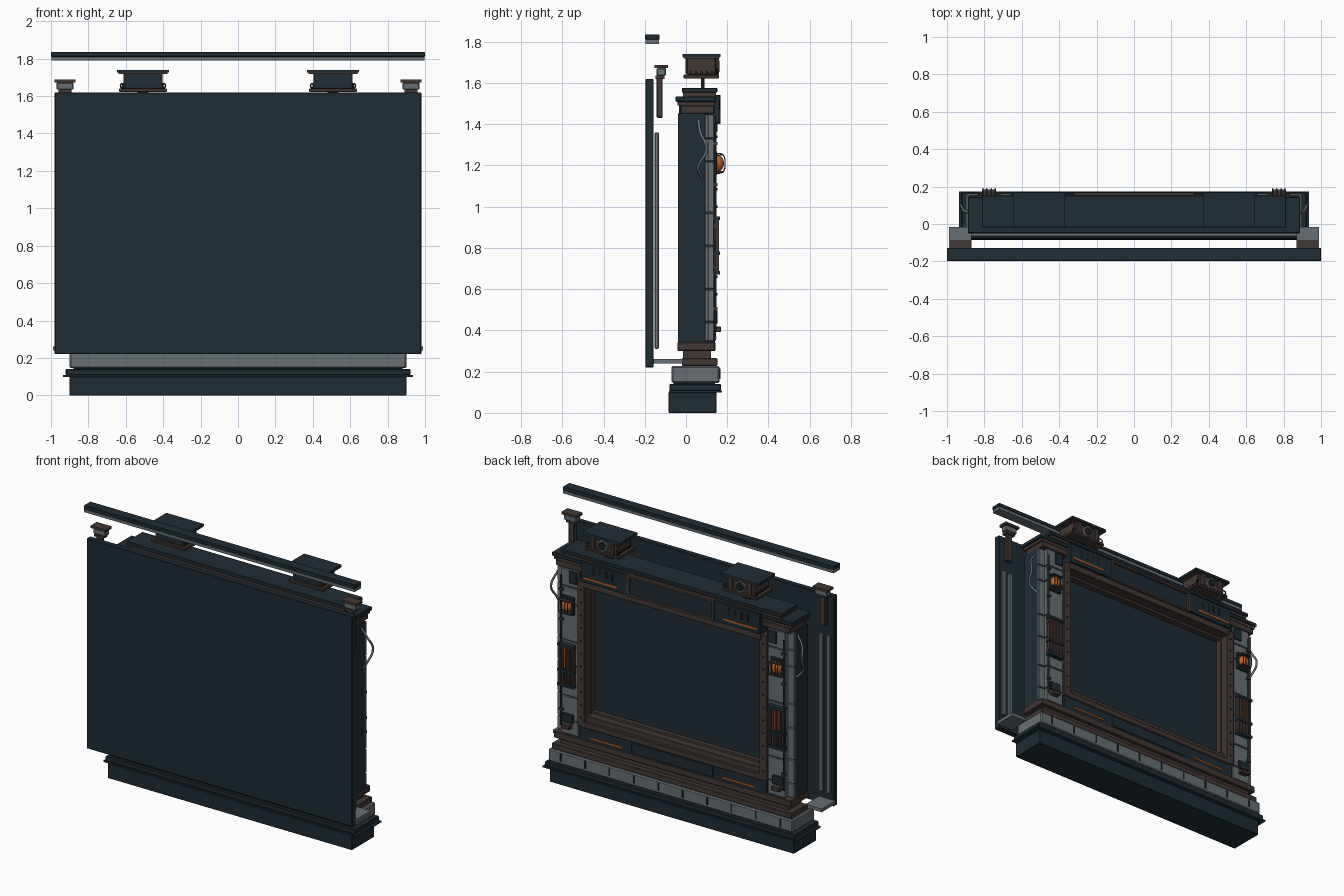
import bpy, bmesh, math
from mathutils import Vector, Matrix

def mat(name, r, g, b):
    m = bpy.data.materials.new(name)
    m.diffuse_color = (r, g, b, 1)
    return m

NAVY = mat("dark navy", 0.0140, 0.0255, 0.0350)
GREY = mat("steel grey", 0.135, 0.157, 0.172)
BROWN = mat("dark bronze", 0.055, 0.040, 0.035)
BLACK = mat("charcoal", 0.010, 0.012, 0.014)
ORANGE = mat("amber", 0.55, 0.13, 0.02)

def finish(name, bm, m, smooth=False):
    bmesh.ops.recalc_face_normals(bm, faces=bm.faces)
    me = bpy.data.meshes.new(name)
    bm.to_mesh(me)
    bm.free()
    me.materials.append(m)
    for p in me.polygons:
        p.use_smooth = smooth
    ob = bpy.data.objects.new(name, me)
    bpy.context.collection.objects.link(ob)
    return ob

def box(name, x, y, z, m, bevel=0.0):
    """Box from (min, max) pairs on each axis."""
    bm = bmesh.new()
    bmesh.ops.create_cube(bm, size=1)
    for v in bm.verts:
        for i, (a, b) in enumerate((x, y, z)):
            v.co[i] = a + (b - a) * (v.co[i] + 0.5)
    if bevel:
        bmesh.ops.bevel(bm, geom=bm.edges[:], offset=bevel, segments=1, affect='EDGES')
    return finish(name, bm, m)

def pair(name, x, y, z, m, bevel=0.0):
    """Box plus its mirror image across x = 0."""
    box(name + "_right", x, y, z, m, bevel)
    box(name + "_left", (-x[1], -x[0]), y, z, m, bevel)

def disc(name, c, r, depth, m, axis='Y', n=16):
    bm = bmesh.new()
    rot = Matrix.Rotation(math.pi / 2, 4, 'X' if axis == 'Y' else 'Y')
    bmesh.ops.create_cone(bm, cap_ends=True, segments=n, radius1=r, radius2=r, depth=depth,
                          matrix=Matrix.Translation(c) @ rot)
    return finish(name, bm, m)

def tube(name, pts, r, m):
    cu = bpy.data.curves.new(name, 'CURVE')
    cu.dimensions = '3D'
    cu.bevel_depth = r
    cu.bevel_resolution = 2
    sp = cu.splines.new('BEZIER')
    sp.bezier_points.add(len(pts) - 1)
    for bp, p in zip(sp.bezier_points, pts):
        bp.co = p
        bp.handle_left_type = bp.handle_right_type = 'AUTO'
    cu.materials.append(m)
    ob = bpy.data.objects.new(name, cu)
    bpy.context.collection.objects.link(ob)

# front backing panel, rails behind it and floating top bar
box("backing_panel", (-0.98, 0.98), (-0.197, -0.157), (0.22, 1.62), NAVY, 0.004)
box("top_bar", (-1, 1), (-0.198, -0.128), (1.81, 1.835), NAVY, 0.003)
box("top_bar_underside", (-0.997, 0.997), (-0.196, -0.131), (1.79, 1.81), GREY)
pair("panel_rail_inner", (0.885, 0.915), (-0.152, -0.132), (0.31, 1.36), GREY, 0.004)
pair("panel_rail_outer", (0.94, 0.97), (-0.152, -0.132), (0.31, 1.36), GREY, 0.004)
pair("panel_foot", (0.87, 0.99), (-0.157, -0.015), (0.24, 0.262), GREY)
pair("post_stem", (0.905, 0.945), (-0.142, -0.113), (1.43, 1.625), BROWN, 0.004)
pair("post_collar", (0.89, 0.96), (-0.147, -0.105), (1.62, 1.635), BROWN)
pair("post_block", (0.88, 0.97), (-0.142, -0.097), (1.635, 1.672), GREY, 0.004)
pair("post_cap", (0.87, 0.98), (-0.152, -0.088), (1.672, 1.688), BROWN)

# plinth
box("plinth", (-0.9, 0.9), (-0.085, 0.148), (0, 0.10), NAVY, 0.003)
box("plinth_lip_lower", (-0.935, 0.935), (-0.082, 0.175), (0.098, 0.108), NAVY)
box("plinth_lip_upper", (-0.922, 0.922), (-0.08, 0.170), (0.108, 0.14), NAVY, 0.004)
box("plinth_shadow_gap", (-0.88, 0.88), (-0.06, 0.14), (0.135, 0.15), BLACK)
box("plinth_grey_block", (-0.9, 0.9), (-0.07, 0.163), (0.145, 0.228), GREY, 0.007)
for i in range(10):
    x = -0.81 + i * 0.18
    box(f"plinth_slot_{i}", (x - 0.005, x + 0.005), (0.155, 0.167), (0.165, 0.215), BLACK)
box("pedestal_base", (-0.885, 0.885), (-0.02, 0.152), (0.228, 0.265), BROWN, 0.004)
box("pedestal_neck", (-0.84, 0.84), (-0.015, 0.122), (0.265, 0.302), BROWN)
box("pedestal_top", (-0.875, 0.875), (-0.042, 0.143), (0.30, 0.343), BROWN, 0.004)

# frame body, screen and stepped surround
box("frame_back", (-0.84, 0.84), (-0.035, -0.005), (0.34, 1.5), NAVY)
box("screen", (-0.645, 0.645), (-0.005, 0.05), (0.44, 1.42), NAVY)
pair("surround_inner_side", (0.637, 0.66), (-0.005, 0.09), (0.45, 1.40), BROWN)
pair("surround_side", (0.643, 0.70), (-0.005, 0.148), (0.43, 1.40), BROWN, 0.004)
box("surround_inner_top", (-0.65, 0.65), (-0.005, 0.09), (1.345, 1.40), BROWN)
box("surround_top", (-0.66, 0.66), (-0.005, 0.152), (1.36, 1.405), BROWN, 0.004)
box("surround_inner_sill", (-0.65, 0.65), (-0.005, 0.08), (0.45, 0.515), BROWN)
box("surround_sill", (-0.66, 0.66), (-0.005, 0.128), (0.45, 0.50), BROWN, 0.004)
box("surround_sill_step", (-0.67, 0.67), (-0.005, 0.148), (0.425, 0.465), BROWN, 0.004)
box("lower_band", (-0.69, 0.69), (-0.005, 0.140), (0.34, 0.43), NAVY)
box("lower_band_centre", (-0.3, 0.3), (0.13, 0.146), (0.35, 0.42), NAVY, 0.003)

# header with vents and recessed centre plate
box("header", (-0.66, 0.66), (-0.005, 0.150), (1.40, 1.54), NAVY)
pair("header_plate", (0.32, 0.66), (0.145, 0.163), (1.405, 1.54), NAVY, 0.003)
box("header_centre_rail_top", (-0.32, 0.32), (0.145, 0.168), (1.528, 1.542), BROWN)
box("header_centre_rail_bottom", (-0.32, 0.32), (0.145, 0.165), (1.40, 1.412), BROWN)
pair("header_centre_rail_side", (0.305, 0.32), (0.145, 0.167), (1.40, 1.54), BROWN)
pair("header_light", (0.39, 0.64), (0.16, 0.168), (1.431, 1.442), ORANGE)
pair("lower_light", (0.37, 0.61), (0.138, 0.147), (0.36, 0.371), ORANGE)
for i in range(4):
    x = 0.425 + i * 0.045
    pair(f"header_vent_{i}", (x, x + 0.014), (0.16, 0.166), (1.468, 1.518), BLACK)

# columns
for s, side in ((1, "right"), (-1, "left")):
    box("column_core_" + side, sorted((s * 0.69, s * 0.87)), (-0.04, 0.094), (0.34, 1.452), NAVY)
    box("column_face_" + side, sorted((s * 0.69, s * 0.818)), (0.09, 0.128), (0.34, 1.452), NAVY)
    joints = [0.345, 0.44, 0.60, 0.81, 0.97, 1.22, 1.33, 1.45]
    for i, (a, b) in enumerate(zip(joints, joints[1:])):
        z = (a + 0.003, b - 0.003)
        box(f"column_plate_{i}_{side}", sorted((s * 0.70, s * 0.828)), (0.10, 0.136), z, GREY, 0.002)
        box(f"column_return_{i}_{side}", sorted((s * 0.80, s * 0.874)), (0.092, 0.108), z, GREY, 0.002)
    # caged lamp
    cx = s * 0.775
    box("lamp_mount_" + side, (cx - 0.05, cx + 0.05), (0.13, 0.15), (1.15, 1.27), NAVY, 0.004)
    bm = bmesh.new()
    bmesh.ops.create_uvsphere(bm, u_segments=20, v_segments=12, radius=1,
                              matrix=Matrix.Translation((cx, 0.15, 1.21)) @ Matrix.Diagonal((0.036, 0.034, 0.042, 1)))
    finish("lamp_" + side, bm, ORANGE, True)
    for dx in (-0.033, -0.012, 0.012, 0.033):
        x = cx + dx
        tube(f"lamp_cage_{dx}_{side}", [(x, 0.145, 1.258), (x, 0.178, 1.252), (x, 0.189, 1.21),
                                        (x, 0.178, 1.168), (x, 0.145, 1.162)], 0.003, BROWN)
    for z in (1.166, 1.248):
        box(f"lamp_cage_rail_{z}_{side}", (cx - 0.038, cx + 0.038), (0.145, 0.184), (z, z + 0.006), BROWN)
    # louvred vent with a glow behind its bars
    box("vent_back_" + side, (cx - 0.055, cx + 0.055), (0.13, 0.145), (0.68, 0.94), BLACK)
    box("vent_glow_" + side, (cx - 0.026, cx + 0.026), (0.143, 0.152), (0.79, 0.922), ORANGE)
    for i in range(5):
        x = cx - 0.048 + i * 0.024
        box(f"vent_bar_{i}_{side}", (x - 0.006, x + 0.006), (0.14, 0.161), (0.68, 0.94), BROWN)
    for z in (0.67, 0.765, 0.935):
        box(f"vent_rail_{z}_{side}", (cx - 0.06, cx + 0.06), (0.13, 0.166), (z, z + 0.018), NAVY)
    # lower clip and service plates
    box("column_clip_" + side, (cx - 0.03, cx + 0.03), (0.13, 0.17), (0.392, 0.418), BROWN, 0.003)
    box("service_plate_" + side, (cx - 0.045, cx + 0.035), (0.13, 0.152), (0.43, 0.485), NAVY, 0.003)
    box("upper_plate_" + side, (s * 0.735 - 0.03, s * 0.735 + 0.03), (0.13, 0.145), (1.36, 1.44), NAVY, 0.003)
    # corner conduit with clamps, side cable
    tube("conduit_" + side, [(s * 0.822, 0.142, 0.40), (s * 0.822, 0.142, 1.4)], 0.007, BLACK)
    for i in range(5):
        z = 0.5 + i * 0.2
        box(f"conduit_clamp_{i}_{side}", (s * 0.82 - 0.014, s * 0.82 + 0.014), (0.134, 0.152), (z, z + 0.014), BROWN)
    tube("side_cable_" + side, [(s * 0.865, 0.06, 1.42), (s * 0.905, 0.07, 1.36), (s * 0.925, 0.10, 1.28),
                                (s * 0.905, 0.06, 1.19), (s * 0.865, 0.08, 1.14)], 0.007, GREY)
    for i in range(11):
        disc(f"rivet_{i}_{side}", (s * 0.672, 0.149, 0.49 + i * 0.085), 0.006, 0.006, BLACK, n=8)
    # column cap
    box("column_cap_" + side, sorted((s * 0.66, s * 0.865)), (-0.027, 0.138), (1.45, 1.492), BROWN, 0.004)

# crown
box("crown_core", (-0.70, 0.70), (-0.03, 0.13), (1.45, 1.5), NAVY)
box("crown_ledge_lower", (-0.875, 0.875), (-0.042, 0.138), (1.49, 1.51), BROWN)
box("crown_ledge", (-0.888, 0.888), (-0.05, 0.145), (1.508, 1.535), NAVY, 0.004)
box("crown_step", (-0.80, 0.80), (-0.015, 0.145), (1.535, 1.555), BROWN)
box("crown_top", (-0.812, 0.812), (-0.02, 0.152), (1.553, 1.576), NAVY, 0.003)

# two roof units on thin stems
for s, side in ((1, "right"), (-1, "left")):
    c = s * 0.508
    def rx(a): return (c - a, c + a)
    box("roof_stem_" + side, rx(0.03), (0.073, 0.09), (1.57, 1.63), BLACK)
    box("roof_base_" + side, rx(0.128), (-0.012, 0.16), (1.622, 1.64), BROWN, 0.003)
    box("roof_body_" + side, rx(0.105), (0.003, 0.145), (1.64, 1.722), BROWN, 0.004)
    box("roof_front_plate_" + side, rx(0.10), (-0.003, 0.005), (1.645, 1.72), NAVY)
    box("roof_cap_rim_" + side, rx(0.132), (-0.013, 0.163), (1.718, 1.726), BROWN)
    box("roof_cap_" + side, rx(0.138), (-0.017, 0.168), (1.725, 1.74), NAVY)
    disc("roof_port_" + side, (c, 0.148, 1.68), 0.037, 0.024, GREY, n=20)
    disc("roof_port_hole_" + side, (c, 0.158, 1.68), 0.028, 0.010, BLACK, n=20)
    for e in (-1, 1):
        box(f"roof_fin_{e}_{side}", (c + e * 0.07 - 0.012, c + e * 0.07 + 0.012), (0.14, 0.16), (1.64, 1.72), BROWN)
        tube(f"roof_hook_{e}_{side}", [(c + e * 0.10, 0.15, 1.643), (c + e * 0.118, 0.15, 1.648),
                                       (c + e * 0.118, 0.15, 1.662), (c + e * 0.10, 0.15, 1.668)], 0.004, BLACK)
        for i in range(5):
            y = 0.02 + i * 0.027
            disc(f"roof_tooth_{e}_{i}_{side}", (c + e * 0.107, y, 1.652), 0.012, 0.008, BLACK, 'X', 3)
